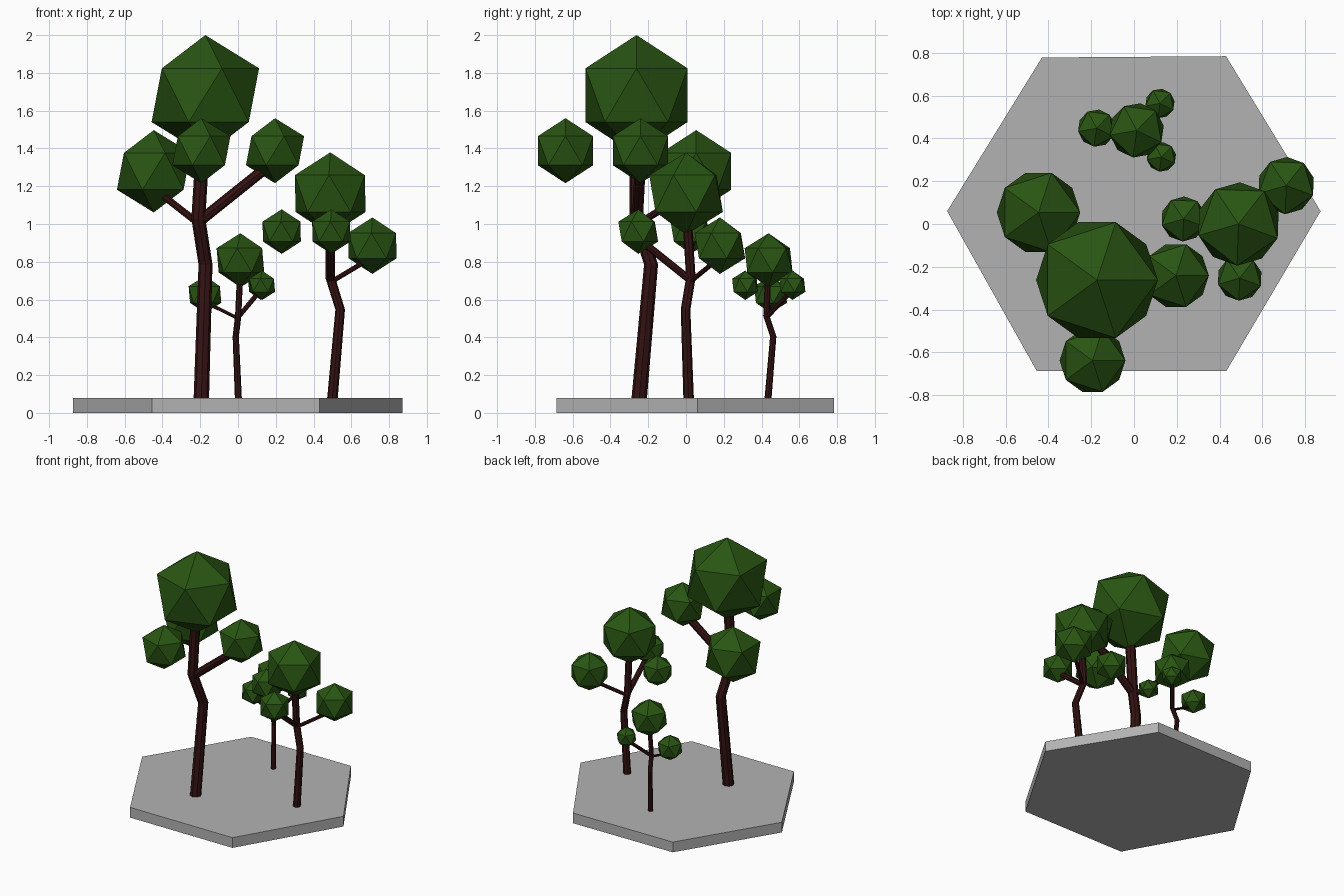
import bpy, bmesh, math
from mathutils import Vector, Matrix

if "Cube" in bpy.data.objects:
    bpy.data.objects.remove(bpy.data.objects["Cube"])


def material(name, rgb):
    m = bpy.data.materials.new(name)
    m.diffuse_color = (*rgb, 1)
    m.use_nodes = True
    m.node_tree.nodes["Principled BSDF"].inputs["Base Color"].default_value = m.diffuse_color
    return m


GREY = material("stone_grey", (0.45, 0.45, 0.45))
BARK = material("dark_bark", (0.035, 0.006, 0.006))
LEAF = material("leaf_green", (0.022, 0.09, 0.006))


def finish(bm, name, mat, matrix=Matrix()):
    bmesh.ops.recalc_face_normals(bm, faces=bm.faces)
    me = bpy.data.meshes.new(name)
    bm.to_mesh(me)
    bm.free()
    me.materials.append(mat)
    ob = bpy.data.objects.new(name, me)
    ob.matrix_world = matrix
    bpy.context.collection.objects.link(ob)


def tube(bm, path, sides=8):
    """Sweep a polygon along points given as (x, y, z, radius)."""
    pts = [Vector(p[:3]) for p in path]
    rings = []
    for i, p in enumerate(pts):
        t = pts[min(i + 1, len(pts) - 1)] - pts[max(i - 1, 0)]
        q = Vector((0, 0, 1)).rotation_difference(t.normalized())
        r = path[i][3]
        angles = [math.tau * k / sides for k in range(sides)]
        rings.append([bm.verts.new(p + q @ Vector((r * math.cos(a), r * math.sin(a), 0)))
                      for a in angles])
    for lo, hi in zip(rings, rings[1:]):
        for k in range(sides):
            j = (k + 1) % sides
            bm.faces.new((lo[k], lo[j], hi[j], hi[k]))
    bm.faces.new(rings[0])
    bm.faces.new(rings[-1])


TRUNK = [(0, 0, 0.05, 0.041), (0.023, 0.065, 0.785, 0.037),
         (-0.015, -0.012, 1.03, 0.037), (0.02, -0.013, 1.6, 0.036)]
BRANCHES = {
    "thin_branch": [(-0.01, -0.005, 1.0, 0.02), (-0.215, 0.255, 1.16, 0.02)],
    "thick_branch": [(-0.015, -0.008, 1.01, 0.029), (0.36, 0.008, 1.31, 0.029)],
}
FOLIAGE = {  # centre and radius
    "crown": (0.022, -0.012, 1.682, 0.318),
    "side_foliage": (-0.251, 0.304, 1.279, 0.218),
    "branch_foliage": (0.391, 0.009, 1.388, 0.172),
    "loose_foliage": (0.001, -0.388, 1.388, 0.172),
}


def tree(prefix, location, scale, turn):
    matrix = (Matrix.Translation(location) @ Matrix.Rotation(math.radians(turn), 4, 'Z')
              @ Matrix.Scale(scale, 4))
    for name, path in {"trunk": TRUNK, **BRANCHES}.items():
        bm = bmesh.new()
        tube(bm, path)
        finish(bm, f"{prefix}_{name}", BARK, matrix)
    for name, (x, y, z, r) in FOLIAGE.items():
        bm = bmesh.new()
        bmesh.ops.create_icosphere(bm, subdivisions=1, radius=r,
                                   matrix=Matrix.Translation((x, y, z)))
        finish(bm, f"{prefix}_{name}", LEAF, matrix)


# Hexagonal ground slab
bm = bmesh.new()
outline = [(-0.873, 0.06), (-0.455, -0.686), (0.432, -0.686),
           (0.872, 0.06), (0.43, 0.784), (-0.43, 0.778)]
slab = bm.faces.new([bm.verts.new((x, y, 0)) for x, y in outline])
top = bmesh.ops.extrude_face_region(bm, geom=[slab], use_keep_orig=True)["geom"]
bmesh.ops.translate(bm, vec=(0, 0, 0.08),
                    verts=[g for g in top if isinstance(g, bmesh.types.BMVert)])
finish(bm, "ground_slab", GREY)

# The same tree at three sizes, each turned
tree("large_tree", (-0.195, -0.25, 0), 1.0, 0)
tree("medium_tree", (0.497, 0.015, 0.009), 0.685, -92)
tree("small_tree", (0.002, 0.434, 0.051), 0.45, 46)
